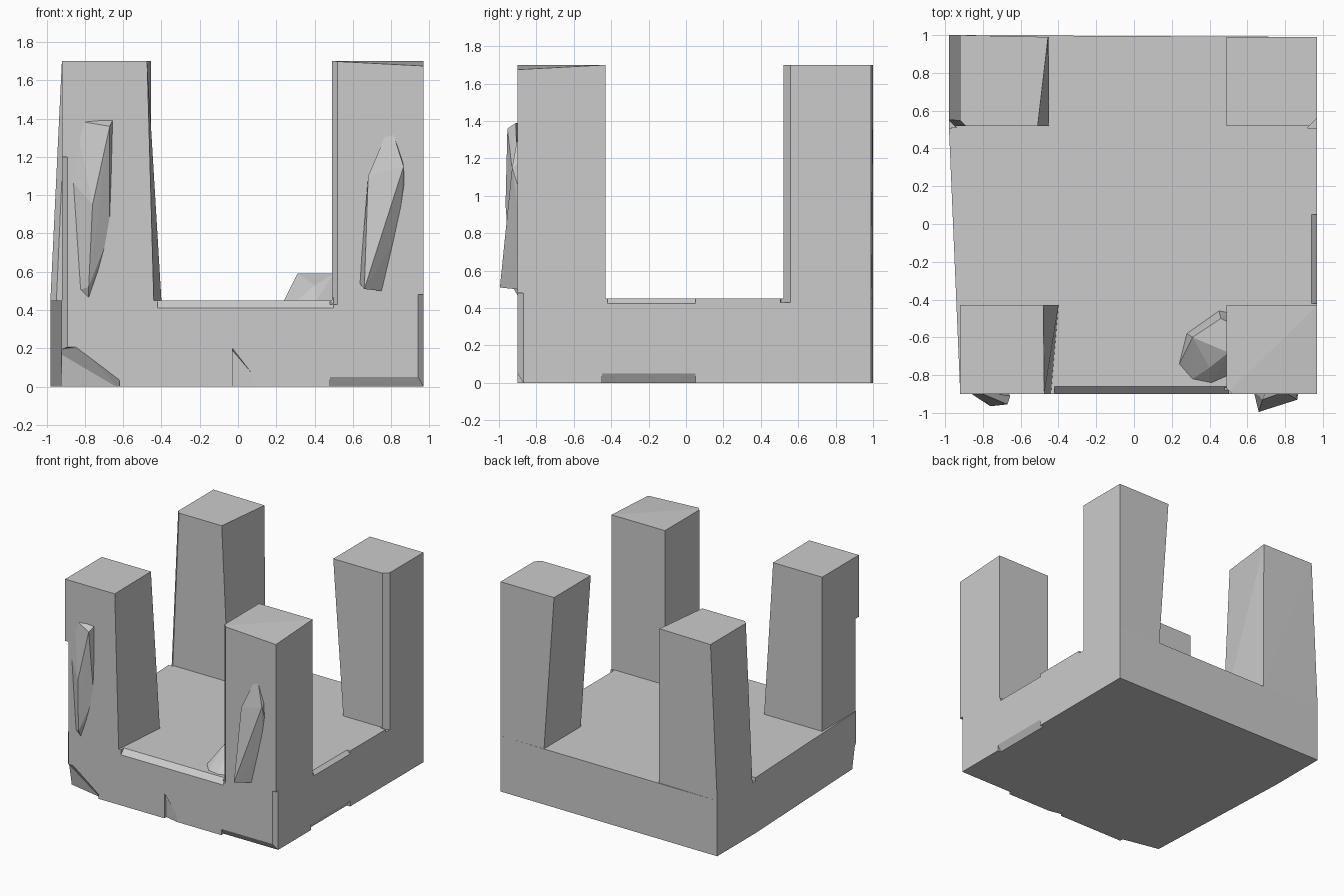
import bpy, bmesh
from mathutils import Vector as V

if "Cube" in bpy.data.objects:
    bpy.data.objects.remove(bpy.data.objects["Cube"])


def hull(name, pts):
    """Closed flat-faced solid around a few corner points."""
    bm = bmesh.new()
    for p in pts:
        bm.verts.new(p)
    res = bmesh.ops.convex_hull(bm, input=bm.verts[:])
    junk = {g for g in res["geom_interior"] + res["geom_unused"]
            if isinstance(g, bmesh.types.BMVert)}
    bmesh.ops.delete(bm, geom=list(junk), context='VERTS')
    bmesh.ops.dissolve_limit(bm, angle_limit=0.001, verts=bm.verts[:], edges=bm.edges[:])
    bmesh.ops.recalc_face_normals(bm, faces=bm.faces[:])
    me = bpy.data.meshes.new(name)
    bm.to_mesh(me)
    bm.free()
    ob = bpy.data.objects.new(name, me)
    bpy.context.collection.objects.link(ob)
    return ob


def combine(target, tool, op):
    """Boolean a helper solid into the target, then remove the helper."""
    tool.hide_render = True
    mod = target.modifiers.new(op, 'BOOLEAN')
    mod.object, mod.operation, mod.solver = tool, op, 'EXACT'
    bpy.context.view_layer.objects.active = target
    bpy.ops.object.modifier_apply(modifier=mod.name)
    bpy.data.objects.remove(tool)


def edge_chip(p0, p1, a, b):
    """Wedge that knocks the edge p0-p1 off; a and b run along its two faces."""
    a, b = V(a), V(b)
    tri = (a + (a - b) * 0.3, b + (b - a) * 0.3, -(a + b) * 0.4)
    return hull("chip_cutter", [V(p) + t for p in (p0, p1) for t in tri])


# Square stone base, bulging at the back left
outline = [(-.92, -.90), (.97, -.90), (.97, .99), (-.98, 1.0), (-.98, .52), (-.92, .04)]
block = hull("stone_base_with_posts", [(x, y, z) for x, y in outline for z in (0, .45)])

# Four corner posts: foot corners, top corners
posts = [
    ([(-.92, -.90), (-.44, -.90), (-.40, -.43), (-.92, -.43)],
     [(-.92, -.90, 1.7), (-.475, -.90, 1.7), (-.48, -.43, 1.7), (-.92, -.43, 1.7)]),
    ([(.49, -.90), (.97, -.90), (.97, -.43), (.49, -.43)],
     [(.49, -.90, 1.7), (.97, -.90, 1.675), (.97, -.43, 1.7), (.49, -.43, 1.7)]),
    ([(.58, .52), (.97, .52), (.97, .99), (.58, .99)],
     [(.49, .52, 1.7), (.97, .52, 1.7), (.97, .99, 1.7), (.49, .99, 1.7)]),
    ([(-.98, .52), (-.45, .52), (-.45, .99), (-.98, 1.0)],
     [(-.92, .52, 1.7), (-.51, .52, 1.7), (-.455, .99, 1.7), (-.92, 1.0, 1.7)]),
]
for foot, top in posts:
    combine(block, hull("post", [(x, y, .45) for x, y in foot] + top), 'UNION')

# Chipped edges
chips = [
    ((-.42, -.90, .45), (.50, -.90, .45), (0, .04, 0), (0, 0, -.04)),
    ((.48, -.90, 0), (1.0, -.90, 0), (0, .03, 0), (0, 0, .05)),
    ((.97, -.45, 0), (.97, .05, 0), (-.03, 0, 0), (0, 0, .05)),
    ((.97, -.42, .45), (.97, .05, .45), (-.03, 0, 0), (0, 0, -.025)),
    ((.49, -.90, .43), (.49, -.90, 1.75), (.03, 0, 0), (0, .03, 0)),
    ((.97, .52, .43), (.97, .52, 1.75), (-.04, 0, 0), (0, .04, 0)),
    ((.97, -.90, -.02), (.97, -.90, .48), (-.03, 0, 0), (0, .03, 0)),
    ((-.92, -.90, -.02), (-.92, -.90, 1.2), (.03, 0, 0), (0, .04, 0)),
    ((-.98, .52, .42), (-.92, .52, 1.75), (.03, 0, 0), (0, .03, 0)),
]
for c in chips:
    combine(block, edge_chip(*c), 'DIFFERENCE')

# Broken lower corner and the crack in the front wall
combine(block, hull("corner_cutter", [
    (-.62, -.91, .05), (-.83, -.91, .21), (-.96, -.91, .21), (-.96, -.80, -.01),
    (-.62, -.87, -.01), (-.62, -.95, -.01), (-.96, -.95, -.01), (-.96, -.84, .19)]), 'DIFFERENCE')
combine(block, hull("crack_cutter", [
    (-.03, -.875, -.01), (-.03, -.91, -.01), (.14, -.91, -.01),
    (-.03, -.91, .21), (-.03, -.885, .19)]), 'DIFFERENCE')

# Splintered slabs standing out from the front posts
left_slab = hull("left_slab", [
    (-.85, -.88, 1.39), (-.655, -.91, 1.39), (-.67, -.955, 1.36), (-.67, -.89, .80),
    (-.70, -.88, .66), (-.78, -.88, .43), (-.85, -.88, .50), (-.76, -.965, .95),
    (-.78, -.93, .52), (-.89, -.88, 1.1)])
right_slab = hull("right_slab", [
    (.795, -.89, 1.37), (.86, -.89, 1.18), (.865, -.93, 1.15), (.87, -.88, 1.0),
    (.75, -.90, .50), (.66, -.995, .51), (.635, -.89, .54), (.68, -.93, 1.1),
    (.70, -.88, 1.14), (.84, -.88, .80)])
for slab in (left_slab, right_slab):
    combine(block, slab, 'UNION')

# Rock lying against the front right post
rock = hull("loose_rock", [
    (.24, -.74, .45), (.28, -.58, .45), (.45, -.46, .45), (.50, -.47, .45),
    (.50, -.80, .45), (.41, -.84, .45), (.31, -.82, .45),
    (.31, -.60, .59), (.46, -.50, .59), (.50, -.52, .59), (.50, -.68, .59), (.40, -.76, .53)])
combine(block, rock, 'UNION')
